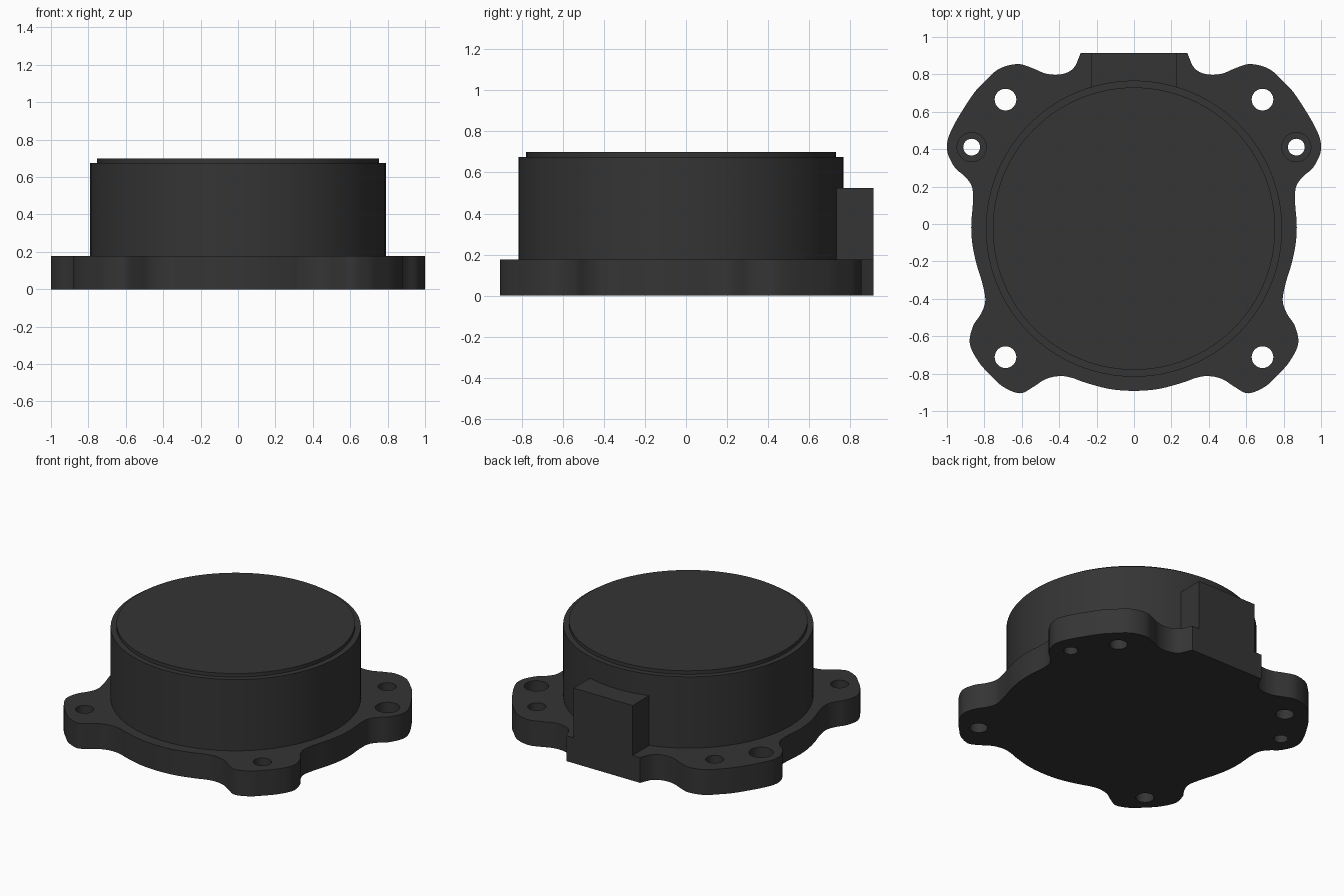
import bpy, bmesh
from mathutils import Vector

if "Cube" in bpy.data.objects:
    bpy.data.objects.remove(bpy.data.objects["Cube"], do_unlink=True)

CENTRE_Y = -0.025
FLANGE_TOP = 0.177

# One dark grey for the whole casting
grey = bpy.data.materials.new("dark_grey")
grey.use_nodes = True
grey.diffuse_color = (0.035, 0.035, 0.035, 1)
grey.node_tree.nodes["Principled BSDF"].inputs["Base Color"].default_value = grey.diffuse_color


def add_object(name, bm):
    bmesh.ops.recalc_face_normals(bm, faces=bm.faces)
    mesh = bpy.data.meshes.new(name)
    bm.to_mesh(mesh)
    bm.free()
    mesh.materials.append(grey)
    obj = bpy.data.objects.new(name, mesh)
    bpy.context.collection.objects.link(obj)
    return obj


def activate(obj):
    bpy.ops.object.select_all(action="DESELECT")
    obj.select_set(True)
    bpy.context.view_layer.objects.active = obj


def smooth(obj):
    activate(obj)
    bpy.ops.object.shade_smooth_by_angle(angle=0.5)


def prism(name, outline, bottom, top):
    bm = bmesh.new()
    face = bm.faces.new([bm.verts.new((p[0], p[1], bottom)) for p in outline])
    side = bmesh.ops.extrude_face_region(bm, geom=[face])["geom"]
    moved = [g for g in side if isinstance(g, bmesh.types.BMVert)]
    bmesh.ops.translate(bm, verts=moved, vec=(0, 0, top - bottom))
    return add_object(name, bm)


def cylinder(name, x, y, radius, bottom, top, sides):
    bm = bmesh.new()
    bmesh.ops.create_cone(bm, cap_ends=True, segments=sides, radius1=radius,
                          radius2=radius, depth=top - bottom)
    bmesh.ops.translate(bm, verts=bm.verts, vec=(x, y, (bottom + top) / 2))
    return add_object(name, bm)


def spline(points, steps=6):
    """Smooth curve through the points; first and last only guide it."""
    pts = [Vector(p) for p in points]
    curve = []
    for a, b, c, d in zip(pts, pts[1:], pts[2:], pts[3:]):
        for i in range(steps):
            t = i / steps
            curve.append(0.5 * (2 * b + (c - a) * t + (2 * a - 5 * b + 4 * c - d) * t * t
                                + (3 * b - a - 3 * c + d) * t ** 3))
    return curve + [pts[-2]]


# Flange outline: left half, front to back, then mirrored
half = spline([
    (-0.13, -0.882), (0, -0.892), (0.13, -0.882), (0.26, -0.848), (0.33, -0.823),
    (0.395, -0.813), (0.47, -0.828), (0.54, -0.872), (0.61, -0.905), (0.70, -0.87),
    (0.765, -0.81), (0.83, -0.738), (0.878, -0.64), (0.86, -0.545), (0.818, -0.48),
    (0.795, -0.41), (0.81, -0.32), (0.843, -0.21), (0.865, -0.10), (0.87, 0),
    (0.861, 0.12), (0.867, 0.20), (0.905, 0.255), (0.96, 0.305), (1.0, 0.40),
    (0.975, 0.505), (0.87, 0.68), (0.80, 0.76), (0.72, 0.83), (0.62, 0.855),
    (0.54, 0.832), (0.475, 0.805), (0.41, 0.798), (0.35, 0.813), (0.311, 0.85),
    (0.285, 0.914)])
half.append(Vector((0.285, 0.914)))
outline = half + [Vector((-p.x, p.y)) for p in reversed(half[1:])]
flange = prism("mounting_flange", outline, 0, FLANGE_TOP)


def drill(x, y, radius, bottom):
    cutter = cylinder("hole_cutter", x, y, radius, bottom, 0.3, 32)
    cutter.hide_render = True
    mod = flange.modifiers.new("hole", "BOOLEAN")
    mod.operation = "DIFFERENCE"
    mod.solver = "EXACT"
    mod.object = cutter
    activate(flange)
    bpy.ops.object.modifier_apply(modifier=mod.name)
    bpy.data.objects.remove(cutter, do_unlink=True)


# Bolt holes and counterbored ear holes
for s in (-1, 1):
    drill(s * 0.687, 0.665, 0.058, -0.1)
    drill(s * 0.687, -0.712, 0.058, -0.1)
    drill(s * 0.868, 0.411, 0.078, 0.09)
    drill(s * 0.868, 0.411, 0.045, -0.1)
smooth(flange)

# Round housing and its raised lid
smooth(cylinder("round_housing", 0, CENTRE_Y, 0.792, 0.1, 0.675, 96))
smooth(cylinder("lid", 0, CENTRE_Y, 0.755, 0.6, 0.70, 96))

# Connector block at the back
prism("connector_block",
      [(-0.228, 0.6), (0.228, 0.6), (0.228, 0.914), (-0.228, 0.914)], FLANGE_TOP, 0.525)
